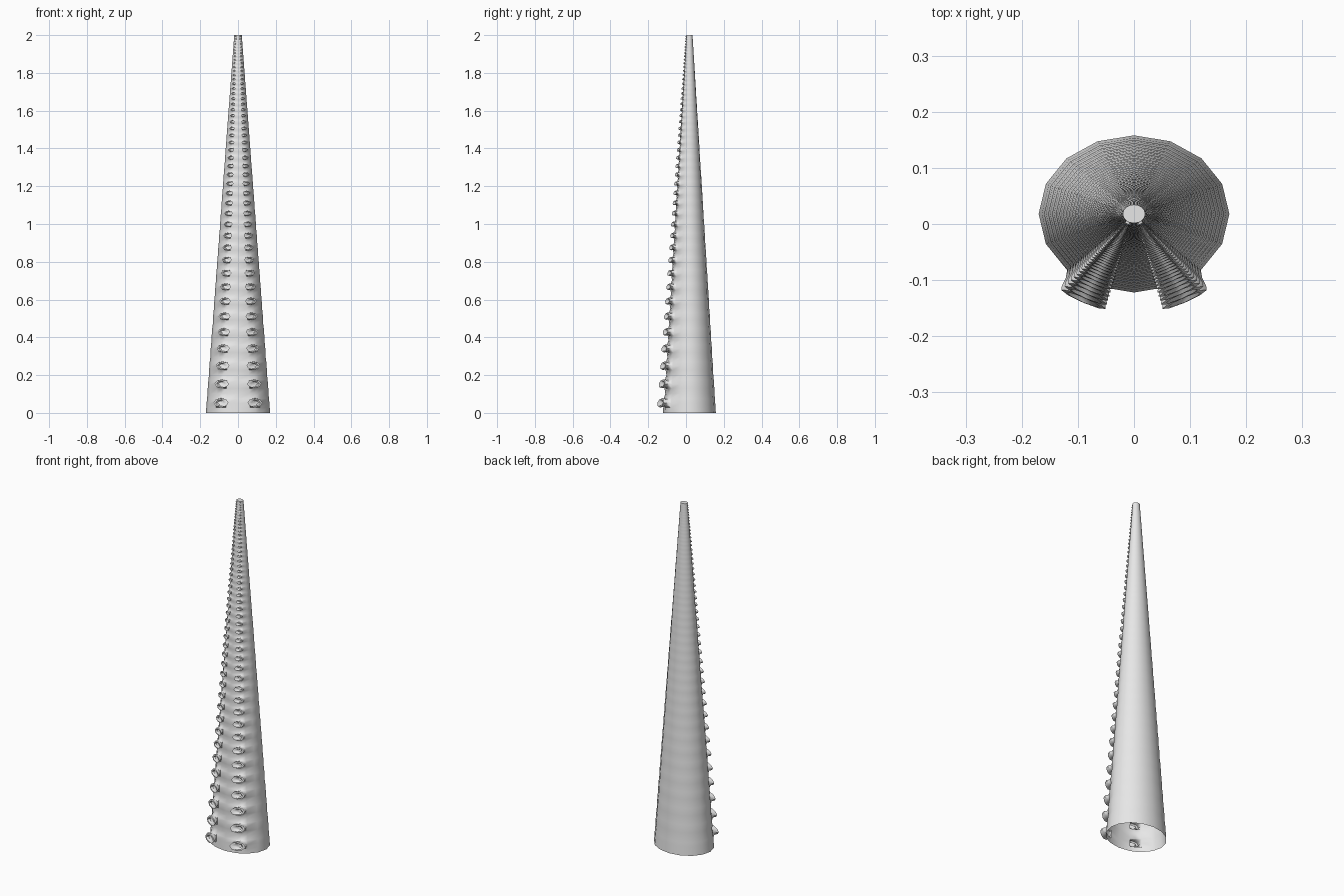
import bpy, bmesh, math
from mathutils import Vector

if "Cube" in bpy.data.objects:
    bpy.data.objects.remove(bpy.data.objects["Cube"])

SEGMENTS = 46
TIP = 0.118                       # tip size relative to the base
Q = TIP ** (1 / SEGMENTS)         # shrink factor per segment
APEX = 2.0 / (1 - TIP)            # height where the cone would close
CY = 0.018                        # y of the cone axis
RX, RY = 0.17, 0.14

# column angles measured from the front, with an extra column through each sucker
half = [22.5, 33.75, 45] + [22.5 * i for i in range(3, 8)]
ANGLES = [0] + half + [180] + [-a for a in reversed(half)]
N = len(ANGLES)
ROWS = [0, 0.27, 0.5, 0.73]

bm = bmesh.new()


def body_ring(k, groove):
    """One elliptical cross-section, pinched toward the front at segment seams."""
    ring = []
    for a in ANGLES:
        c, s = math.cos(math.radians(a)), math.sin(math.radians(a))
        f = k * (1 - groove * (0.01 + 0.035 * max(c, 0)))
        ring.append(bm.verts.new((RX * s * f, CY - RY * c * f, APEX * (1 - k))))
    return ring


def bridge(a, b):
    for i in range(len(a)):
        j = (i + 1) % len(a)
        bm.faces.new((a[i], a[j], b[j], b[i]))


# sucker rings: y of centre, half width, half height
SUCKER = [(-0.112, 0.035, 0.021), (-0.130, 0.043, 0.026),
          (-0.138, 0.044, 0.025), (-0.139, 0.033, 0.018),
          (-0.128, 0.020, 0.011)]


def sucker(border, k, side):
    """Flared cup grown out of an eight-vertex hole in the body."""
    prev = border
    z = APEX * (1 - k)
    for y, w, h in SUCKER:
        ring = []
        for i in range(8):
            t = math.pi / 4 * i
            u, v = w * math.cos(t), h * math.sin(t)
            ring.append(bm.verts.new((side * k * (0.092 + 0.92 * u),
                                      CY + k * (y - CY + 0.39 * u + 0.25 * v),
                                      z + k * (0.97 * v + 0.002))))
        bridge(prev, ring)
        prev = ring
    bm.faces.new(prev)


# tapering body rings
rings = []
for s in range(SEGMENTS):
    for t in ROWS:
        rings.append(body_ring(Q ** s * (1 + (Q - 1) * t), 0 if t else (s > 0)))
rings.append(body_ring(TIP, 0))

# body skin, leaving a two-by-two hole for each sucker
HOLES = {1, 2, N - 2, N - 3}
for r in range(len(rings) - 1):
    for c in range(N):
        if r % 4 in (1, 2) and c in HOLES:
            continue
        d = (c + 1) % N
        bm.faces.new((rings[r][c], rings[r][d], rings[r + 1][d], rings[r + 1][c]))
bm.faces.new(rings[-1])

# paired suckers on every segment
for s in range(SEGMENTS):
    lo, mid, hi = rings[4 * s + 1:4 * s + 4]
    k = Q ** s * (1 + (Q - 1) * 0.5)
    for side in (1, -1):
        i, m, o = (1, 2, 3) if side == 1 else (N - 1, N - 2, N - 3)
        sucker([mid[o], hi[o], hi[m], hi[i], mid[i], lo[i], lo[m], lo[o]], k, side)

bmesh.ops.recalc_face_normals(bm, faces=bm.faces)
mesh = bpy.data.meshes.new("tentacle")
bm.to_mesh(mesh)
bm.free()

grey = bpy.data.materials.new("light grey")
grey.diffuse_color = (0.8, 0.8, 0.8, 1)
grey.use_nodes = True
grey.node_tree.nodes["Principled BSDF"].inputs["Base Color"].default_value = grey.diffuse_color
mesh.materials.append(grey)

tentacle = bpy.data.objects.new("tentacle", mesh)
bpy.context.collection.objects.link(tentacle)
bpy.context.view_layer.objects.active = tentacle
tentacle.select_set(True)
bpy.ops.object.shade_smooth_by_angle(angle=math.radians(50))
